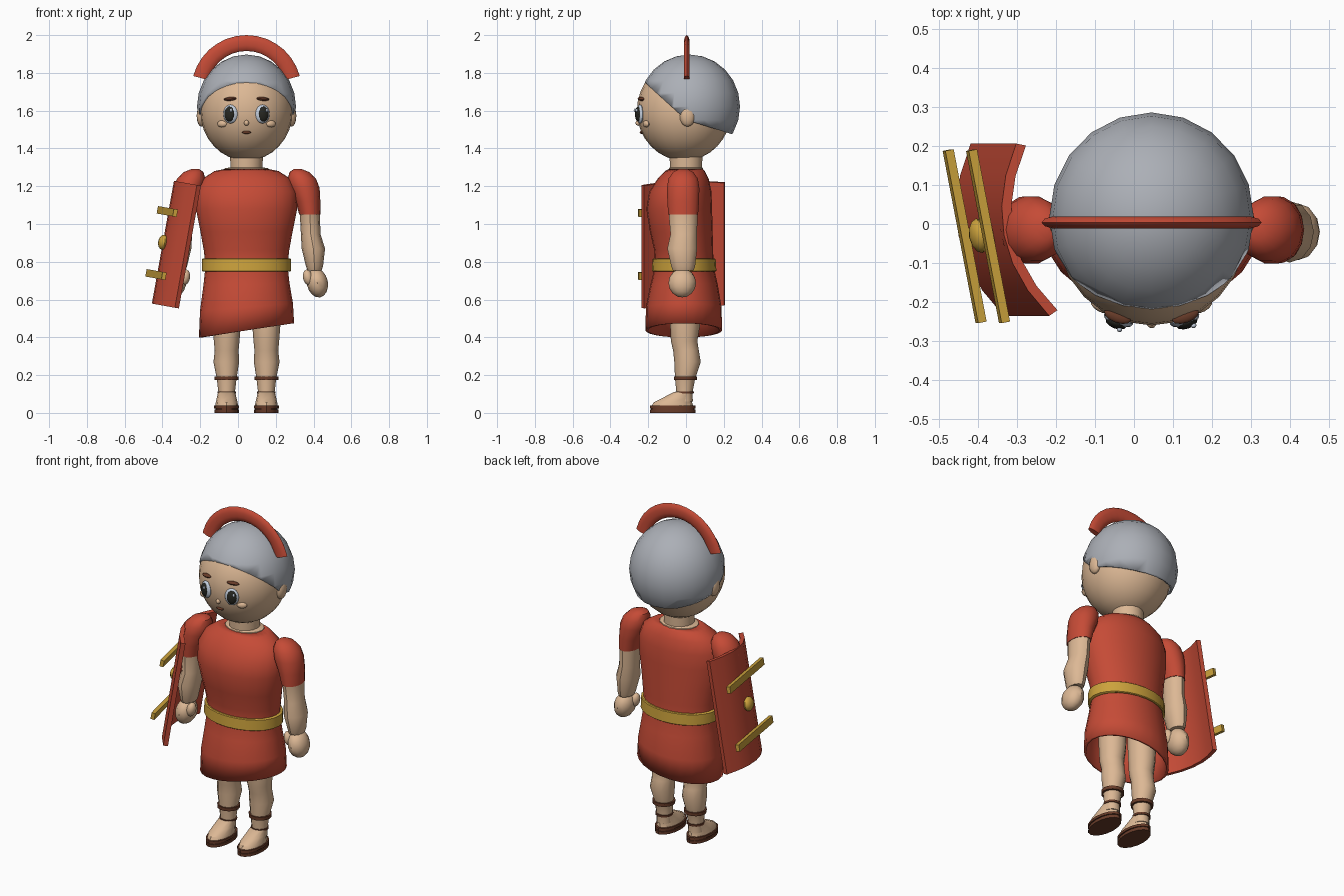
import bpy, bmesh, math
from mathutils import Matrix, Vector

if "Cube" in bpy.data.objects:
    bpy.data.objects.remove(bpy.data.objects["Cube"])

CX = 0.045  # body centre line


def mat(name, r, g, b):
    m = bpy.data.materials.new(name)
    m.diffuse_color = (r, g, b, 1)
    m.use_nodes = True
    m.node_tree.nodes["Principled BSDF"].inputs["Base Color"].default_value = m.diffuse_color
    return m


RED = mat("red cloth", 0.56, 0.07, 0.037)
SKIN = mat("skin", 0.72, 0.48, 0.30)
STEEL = mat("steel", 0.41, 0.43, 0.47)
GOLD = mat("gold", 0.60, 0.36, 0.045)
BROWN = mat("brown leather", 0.14, 0.045, 0.022)
BLACK = mat("eye black", 0.02, 0.02, 0.015)
WHITE = mat("eye white", 0.55, 0.62, 0.72)


def finish(name, bm, material):
    bmesh.ops.recalc_face_normals(bm, faces=bm.faces)
    me = bpy.data.meshes.new(name)
    bm.to_mesh(me)
    bm.free()
    me.materials.append(material)
    ob = bpy.data.objects.new(name, me)
    bpy.context.collection.objects.link(ob)
    return ob


def ball(name, pos, size, material, yaw=0, tilt=0, seg=12, rings=8):
    bm = bmesh.new()
    m = (Matrix.Translation(pos) @ Matrix.Rotation(yaw, 4, 'Z')
         @ Matrix.Rotation(tilt, 4, 'Y') @ Matrix.Diagonal((*size, 1)))
    bmesh.ops.create_uvsphere(bm, u_segments=seg, v_segments=rings, radius=1, matrix=m)
    return finish(name, bm, material)


def skin_rings(bm, rings, caps=True):
    loops = [[bm.verts.new(p) for p in ring] for ring in rings]
    n = len(loops[0])
    for a, b in zip(loops, loops[1:]):
        for i in range(n):
            bm.faces.new((a[i], a[(i + 1) % n], b[(i + 1) % n], b[i]))
    if caps:
        bm.faces.new(loops[0])
        bm.faces.new(loops[-1])


def loft(name, rings, material, n=12, caps=True, slope=None):
    """Stack of ellipses (cx, cy, z, rx, ry); slope tilts the first ring."""
    bm = bmesh.new()
    pts = []
    for k, (cx, cy, z, rx, ry) in enumerate(rings):
        ring = []
        for i in range(n):
            a = 2 * math.pi * i / n
            x = cx + rx * math.cos(a)
            s = slope[k] if slope and k < len(slope) else 0
            ring.append((x, cy + ry * math.sin(a), z + s * (x - cx)))
        pts.append(ring)
    skin_rings(bm, pts, caps)
    return finish(name, bm, material)


# Head, neck and nose
ball("head", (CX, -0.01, 1.6), (0.245, 0.25, 0.265), SKIN, seg=24, rings=16)
loft("neck", [(CX, 0, 1.25, 0.125, 0.10), (CX, 0, 1.295, 0.115, 0.09),
              (CX, 0, 1.30, 0.085, 0.085), (CX, 0, 1.40, 0.088, 0.088)], SKIN, 16)


def face_y(dx, z):
    return -0.01 - 0.25 * math.sqrt(1 - (dx / 0.245) ** 2 - ((z - 1.6) / 0.265) ** 2)


def feature(name, dx, z, size, material, out=0, tilt=0):
    yaw = math.atan2(dx, 0.24)
    ball(name, (CX + dx + out * math.sin(yaw), face_y(dx, z) - out * math.cos(yaw), z),
         size, material, yaw, tilt)


feature("nose", 0, 1.535, (0.013, 0.015, 0.015), SKIN)
feature("mouth", 0, 1.485, (0.024, 0.01, 0.008), BROWN)
for s, side in ((1, "left"), (-1, "right")):
    feature(side + "_eye", s * 0.085, 1.582, (0.04, 0.018, 0.05), WHITE)
    feature(side + "_pupil", s * 0.087, 1.582, (0.029, 0.016, 0.04), BLACK, 0.01)
    feature(side + "_eye_glint", s * 0.087 + 0.012, 1.602, (0.007, 0.006, 0.009), WHITE, 0.024)
    feature(side + "_brow", s * 0.087, 1.662, (0.036, 0.017, 0.010), BROWN, 0, s * 0.08)
    feature(side + "_cheek", s * 0.13, 1.53, (0.028, 0.014, 0.018), SKIN)
    ball(side + "_ear", (CX + s * 0.238, 0.008, 1.573), (0.026, 0.042, 0.058), SKIN)

# Helmet: ball trimmed by a steep brow plane and a shallow nape plane
bm = bmesh.new()
bmesh.ops.create_uvsphere(bm, u_segments=20, v_segments=12, radius=1,
                          matrix=Matrix.Translation((CX, 0.018, 1.622)) @ Matrix.Diagonal((0.262, 0.268, 0.275, 1)))
for point, slope in (((0, -0.235, 1.765), -0.907), ((0, 0.245, 1.475), -0.31)):
    bmesh.ops.bisect_plane(bm, geom=bm.verts[:] + bm.edges[:] + bm.faces[:], plane_co=point,
                           plane_no=Vector((0, -slope, 1)), clear_inner=True)
helmet = finish("helmet", bm, STEEL)
mod = helmet.modifiers.new("thickness", 'SOLIDIFY')
mod.thickness = 0.014

# Crest: flat oval swept over the helmet from side to side
bm = bmesh.new()
sweep = []
for k in range(15):
    a = math.radians(15 + 150 * k / 14)
    ring = []
    for i in range(10):
        t = 2 * math.pi * i / 10
        r = 0.25 + 0.042 * math.cos(t)
        ring.append((CX + r * math.cos(a), 0.004 + 0.016 * math.sin(t), 1.708 + r * math.sin(a)))
    sweep.append(ring)
skin_rings(bm, sweep)
finish("crest", bm, RED)

# Tunic with slanted open hem, and belt
tunic = loft("tunic", [
    (CX, -0.012, 0.437, 0.252, 0.203), (CX, -0.012, 0.56, 0.246, 0.200),
    (CX, -0.010, 0.68, 0.228, 0.178), (CX, -0.009, 0.78, 0.217, 0.154),
    (CX, -0.012, 0.86, 0.226, 0.156), (CX, -0.025, 0.96, 0.244, 0.166),
    (CX, -0.036, 1.08, 0.268, 0.174), (CX, -0.030, 1.17, 0.266, 0.165),
    (CX, -0.015, 1.24, 0.232, 0.135), (CX, -0.006, 1.28, 0.170, 0.105),
    (CX, 0, 1.292, 0.112, 0.088)], RED, 24, False, [0.15, 0.08, 0.02])
mod = tunic.modifiers.new("thickness", 'SOLIDIFY')
mod.thickness = 0.014
loft("belt", [(CX, -0.01, 0.748, 0.230, 0.166), (CX, -0.01, 0.752, 0.236, 0.171),
              (CX, -0.01, 0.814, 0.236, 0.167), (CX, -0.01, 0.818, 0.230, 0.162)], GOLD, 24)

# Limbs, mirrored about the centre line
for s, side in ((1, "left"), (-1, "right")):
    def X(x):
        return CX + s * x

    def limb(name, rings, material, n=12):
        loft(side + name, [(X(x), y, z, rx, ry) for x, y, z, rx, ry in rings], material, n)

    limb("_sleeve", [(0.335, -0.015, 1.05, 0.056, 0.081), (0.325, -0.015, 1.12, 0.066, 0.086),
                     (0.307, -0.015, 1.19, 0.080, 0.088), (0.293, -0.015, 1.24, 0.075, 0.080),
                     (0.280, -0.015, 1.275, 0.052, 0.055), (0.272, -0.015, 1.29, 0.022, 0.025)], RED, 14)
    limb("_arm", [(0.360, -0.015, 0.755, 0.038, 0.055), (0.360, -0.015, 0.775, 0.045, 0.063),
                  (0.354, -0.020, 0.87, 0.062, 0.079), (0.340, -0.012, 0.945, 0.052, 0.070),
                  (0.335, -0.015, 1.06, 0.053, 0.077)], SKIN)
    ball(side + "_hand", (X(0.375), -0.02, 0.688), (0.056, 0.073, 0.078), SKIN, 0, -s * 0.2)
    ball(side + "_thumb", (X(0.325), -0.045, 0.717), (0.026, 0.030, 0.042), SKIN, 0, -s * 0.2)
    limb("_leg", [(0.105, -0.008, 0.06, 0.044, 0.044), (0.105, -0.008, 0.11, 0.044, 0.043),
                  (0.105, -0.005, 0.18, 0.052, 0.053), (0.107, 0.008, 0.27, 0.068, 0.070),
                  (0.105, 0.0, 0.33, 0.063, 0.068), (0.105, -0.010, 0.38, 0.068, 0.070),
                  (0.105, -0.005, 0.46, 0.074, 0.079), (0.105, -0.005, 0.62, 0.080, 0.085)], SKIN)
    limb("_foot", [(0.105, -0.072, 0.036, 0.060, 0.110), (0.105, -0.070, 0.055, 0.058, 0.102),
                   (0.105, -0.045, 0.08, 0.052, 0.078), (0.105, -0.015, 0.11, 0.045, 0.050)], SKIN)
    limb("_sole", [(0.105, -0.07, 0, 0.065, 0.120), (0.105, -0.07, 0.017, 0.065, 0.120)], BROWN, 16)
    limb("_insole", [(0.105, -0.07, 0.016, 0.060, 0.114), (0.105, -0.07, 0.022, 0.060, 0.114),
                     (0.105, -0.07, 0.023, 0.066, 0.120), (0.105, -0.07, 0.038, 0.066, 0.120)], BROWN, 16)
    limb("_shin_strap", [(0.105, -0.003, 0.173, 0.063, 0.062), (0.105, -0.003, 0.193, 0.064, 0.063)], BROWN, 14)
    limb("_ankle_strap", [(0.105, -0.007, 0.102, 0.049, 0.049), (0.105, -0.007, 0.114, 0.050, 0.050)], BROWN, 14)

# Shield: curved plate leaning towards the arm, hollow side to the body
PLACE = (Matrix.Translation((-0.295, -0.01, 0.885)) @ Matrix.Rotation(math.radians(10.2), 4, 'Y')
         @ Matrix.Rotation(math.radians(11), 4, 'Z'))
bm = bmesh.new()
inner, outer = [], []
for k in range(7):
    t = -1 + k / 3
    inner.append((-0.075 * (1 - t * t), 0.215 * t))
    outer.append((-0.024 - 0.076 * (1 - t * t), 0.225 * t))
outline = inner + outer[::-1]
rings = [[(x, y, z) for x, y in outline] for z in (-0.33, 0.33)]
skin_rings(bm, rings)
bm.transform(PLACE)
finish("shield", bm, RED)
for name, z in (("upper", 0.164), ("lower", -0.175)):
    bm = bmesh.new()
    bmesh.ops.create_cube(bm, size=1, matrix=PLACE @ Matrix.Translation((-0.112, 0, z))
                          @ Matrix.Diagonal((0.022, 0.45, 0.04, 1)))
    finish(name + "_shield_bar", bm, GOLD)
boss = ball("shield_boss", (-0.105, 0, 0), (0.026, 0.045, 0.04), GOLD)
boss.data.transform(PLACE @ Matrix.Translation((-0.105, 0, 0)) @ Matrix.Diagonal((0.026, 0.045, 0.04, 1))
                    @ (Matrix.Translation((-0.105, 0, 0)) @ Matrix.Diagonal((0.026, 0.045, 0.04, 1))).inverted())

# Smooth shading with crisp edges
for ob in bpy.context.scene.objects:
    ob.select_set(True)
bpy.context.view_layer.objects.active = boss
bpy.ops.object.shade_smooth_by_angle(angle=math.radians(35))
